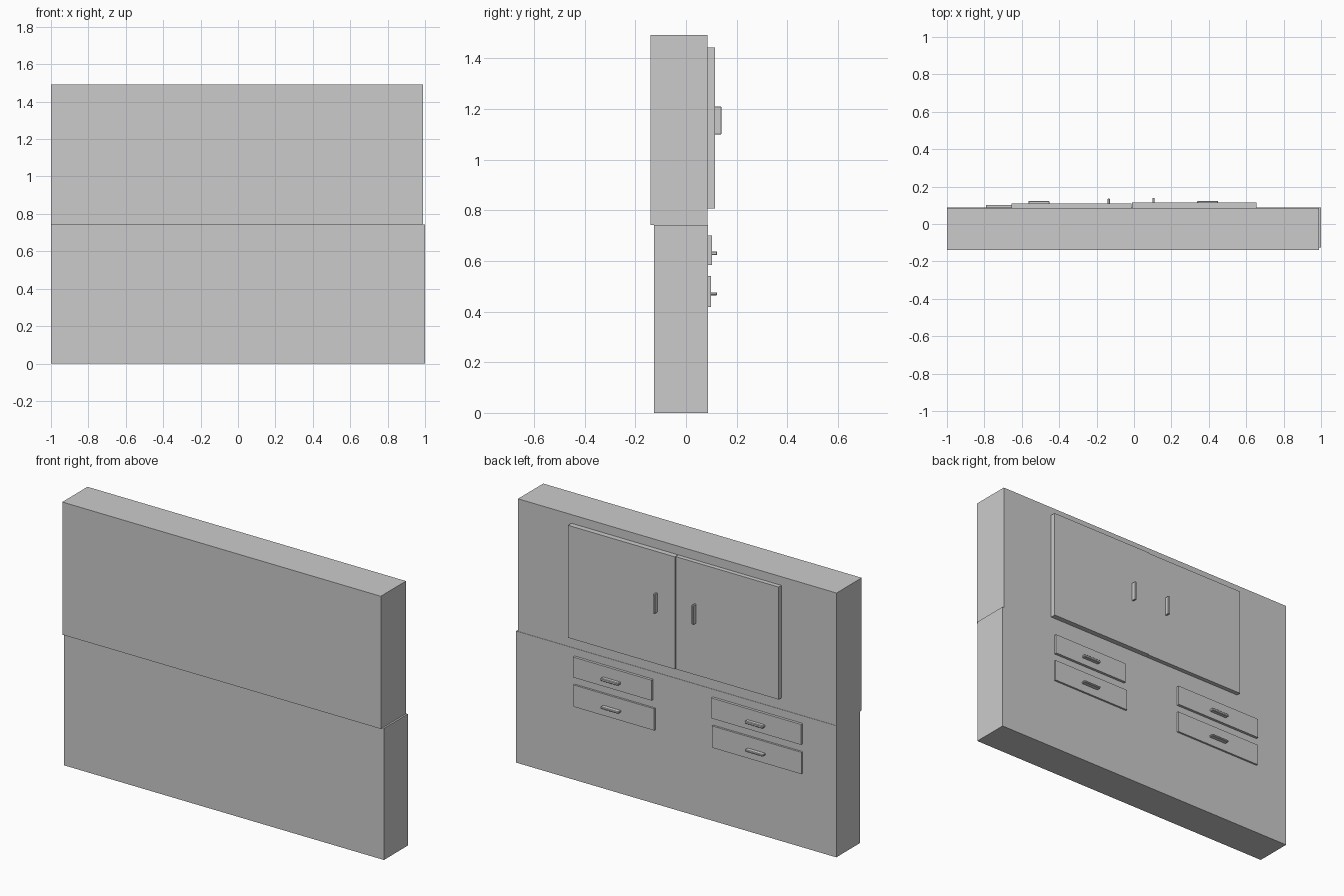
import bpy, bmesh

if "Cube" in bpy.data.objects:
    bpy.data.objects.remove(bpy.data.objects["Cube"])


def box(name, x, y, z, bevel=0.0):
    """Box from (min, max) ranges, optionally with chamfered edges."""
    bm = bmesh.new()
    bmesh.ops.create_cube(bm, size=1)
    for v in bm.verts:
        v.co = [r[0] if c < 0 else r[1] for c, r in zip(v.co, (x, y, z))]
    mesh = bpy.data.meshes.new(name)
    bm.to_mesh(mesh)
    bm.free()
    ob = bpy.data.objects.new(name, mesh)
    bpy.context.collection.objects.link(ob)
    if bevel:
        mod = ob.modifiers.new("Bevel", 'BEVEL')
        mod.width = bevel
        mod.segments = 1
    return ob


# Cabinet bodies
box("lower_cabinet", (-1, 1), (-0.126, 0.087), (0, 0.743))
box("upper_cabinet", (-1, 0.99), (-0.14, 0.085), (0.743, 1.492))

# Doors with upright handles
for side, x, front, hx, tip in (("left", (-0.656, -0.013), 0.110, -0.135, 0.135),
                                ("right", (-0.011, 0.656), 0.115, 0.104, 0.14)):
    box(side + "_door", x, (0.08, front), (0.808, 1.443))
    box(side + "_door_handle", (hx - 0.006, hx + 0.006), (front - 0.005, tip),
        (1.10, 1.21), 0.002)

# Drawers in two rows, each with a horizontal handle
for row, z, front, hz in (("upper", (0.585, 0.70), 0.102, (0.623, 0.638)),
                          ("lower", (0.418, 0.541), 0.098, (0.464, 0.476))):
    inner = 0.144 if row == "upper" else 0.131
    for side, x, hx in (("left", (-0.79, -0.23), (-0.565, -0.452)),
                        ("right", (inner, 0.635), (0.338, 0.45))):
        name = f"{row}_{side}_drawer"
        box(name, x, (0.08, front), z)
        box(name + "_handle", hx, (front - 0.005, 0.123), hz, 0.003)
